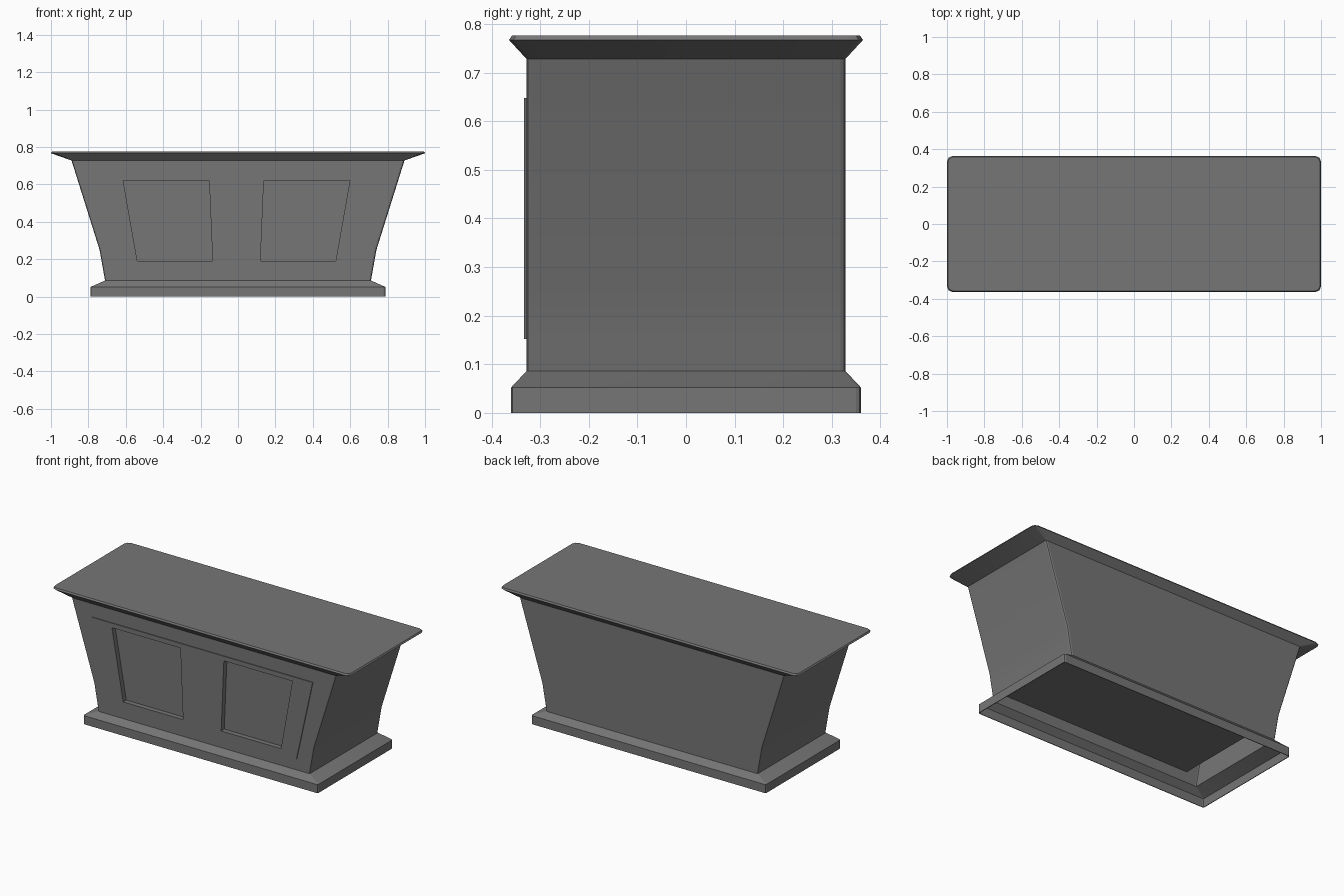
import bpy, bmesh, math

if "Cube" in bpy.data.objects:
    bpy.data.objects.remove(bpy.data.objects["Cube"])

OFFSET_X = -0.008   # the front panel sits very slightly off centre
WALL = 0.004

dark = bpy.data.materials.new("dark_grey")
dark.diffuse_color = (0.18, 0.18, 0.18, 1.0)
dark.use_nodes = True
dark.node_tree.nodes["Principled BSDF"].inputs["Base Color"].default_value = dark.diffuse_color


def make_object(name, bm):
    bmesh.ops.recalc_face_normals(bm, faces=bm.faces[:])
    mesh = bpy.data.meshes.new(name)
    bm.to_mesh(mesh)
    bm.free()
    mesh.materials.append(dark)
    obj = bpy.data.objects.new(name, mesh)
    bpy.context.collection.objects.link(obj)
    return obj


def rounded_loop(bm, hx, hy, r, z, segments=2):
    """Ring of vertices forming a rectangle with eased corners."""
    verts = []
    for i, (sx, sy) in enumerate([(1, 1), (-1, 1), (-1, -1), (1, -1)]):
        for k in range(segments + 1):
            a = math.pi / 2 * (i + k / segments)
            verts.append(bm.verts.new((sx * (hx - r) + r * math.cos(a),
                                       sy * (hy - r) + r * math.sin(a), z)))
    return verts


def loft(name, sections):
    bm = bmesh.new()
    loops = [rounded_loop(bm, *s) for s in sections]
    for a, b in zip(loops, loops[1:]):
        for i in range(len(a)):
            j = (i + 1) % len(a)
            bm.faces.new((a[i], a[j], b[j], b[i]))
    bm.faces.new(loops[0])
    bm.faces.new(loops[-1])
    return make_object(name, bm)


def prism(name, outline, y0, y1):
    """Extrude an x/z outline from y0 to y1."""
    bm = bmesh.new()
    front = [bm.verts.new((x + OFFSET_X, y0, z)) for x, z in outline]
    back = [bm.verts.new((x + OFFSET_X, y1, z)) for x, z in outline]
    bm.faces.new(front)
    bm.faces.new(back)
    for i in range(len(front)):
        j = (i + 1) % len(front)
        bm.faces.new((front[i], front[j], back[j], back[i]))
    return make_object(name, bm)


# Counter shell: plinth, flared body and overhanging top, hollow and open below
outer = [
    (0.788, 0.360, 0.010, 0.0),
    (0.788, 0.360, 0.010, 0.052),
    (0.711, 0.328, 0.010, 0.086),
    (0.724, 0.328, 0.010, 0.16),
    (0.740, 0.328, 0.010, 0.25),
    (0.890, 0.328, 0.010, 0.728),
    (1.000, 0.364, 0.030, 0.767),
    (0.995, 0.358, 0.028, 0.776),
]
inner = [(x - WALL, y - WALL, r - WALL, z) for x, y, r, z in outer[:6]]
shell = loft("counter_shell", inner[::-1] + outer)

# Inner block whose front shows as a slightly raised panel
panel = prism("front_panel",
              [(-0.633, 0.152), (0.633, 0.152), (0.742, 0.648), (-0.742, 0.648)],
              -0.333, 0.318)

# Two mirrored sunken fields cut through shell and panel
window = [(0.128, 0.19), (0.530, 0.19), (0.606, 0.62), (0.146, 0.62)]
for side in (-1, 1):
    cutter = prism("recess_cutter", [(side * x, z) for x, z in window], -0.40, -0.303)
    cutter.hide_render = True
    for obj in (shell, panel):
        mod = obj.modifiers.new("recess", "BOOLEAN")
        mod.operation = "DIFFERENCE"
        mod.solver = "EXACT"
        mod.object = cutter
        bpy.context.view_layer.objects.active = obj
        bpy.ops.object.modifier_apply(modifier=mod.name)
    bpy.data.objects.remove(cutter)

# Smooth the eased corners, keep the hard edges
for obj in (shell, panel):
    bpy.ops.object.select_all(action="DESELECT")
    obj.select_set(True)
    bpy.context.view_layer.objects.active = obj
    bpy.ops.object.shade_smooth_by_angle(angle=math.radians(20))
